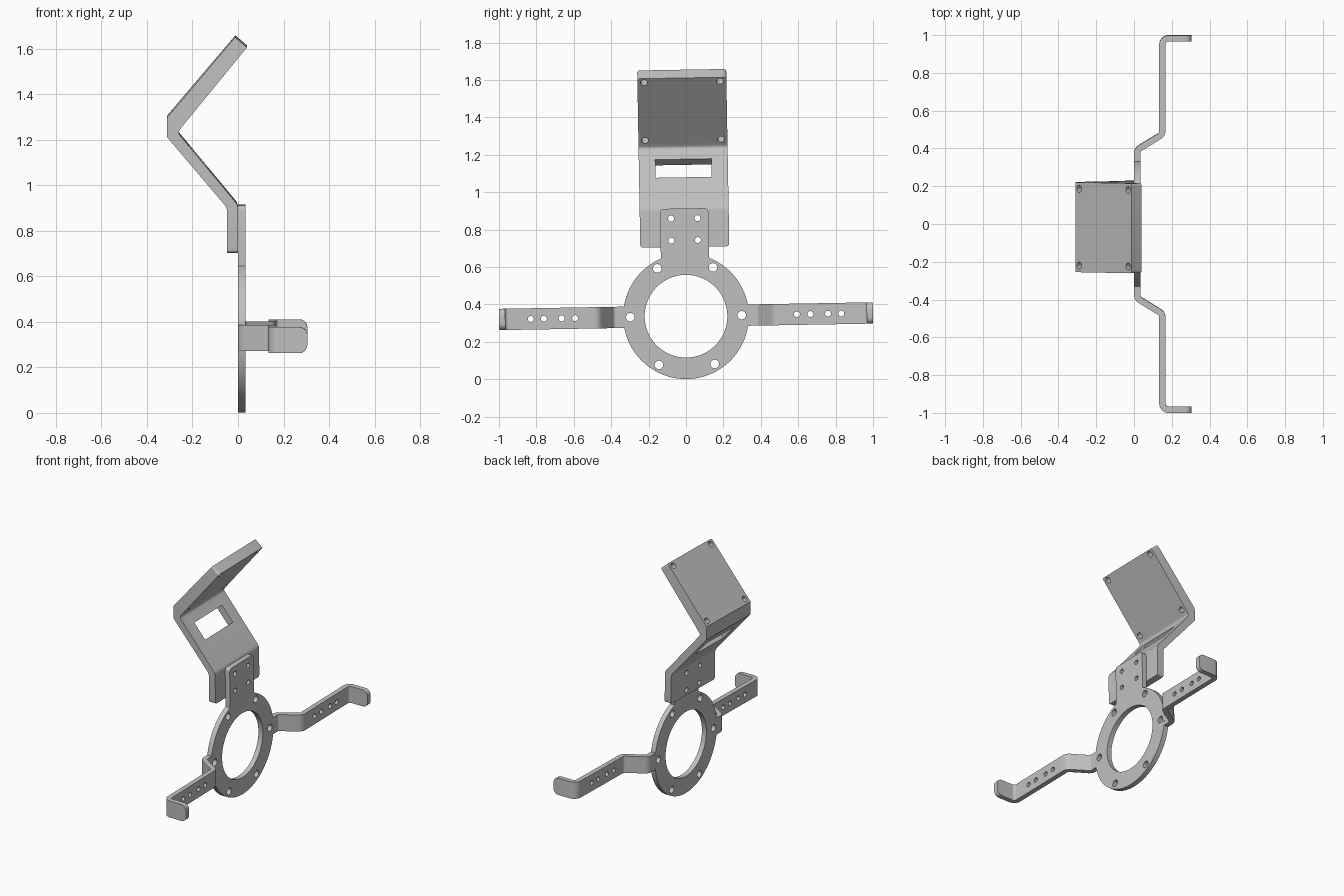
import bpy, bmesh, math
from mathutils import Vector, Matrix

cube = bpy.data.objects.get("Cube")
if cube:
    bpy.data.objects.remove(cube)

grey = bpy.data.materials.new("plain_grey")
grey.use_nodes = True
COLOUR = (0.53, 0.53, 0.53, 1)
grey.diffuse_color = COLOUR
grey.node_tree.nodes["Principled BSDF"].inputs["Base Color"].default_value = COLOUR

# Parts are built around the ring centre, then the assembly is leaned slightly
CENTRE_Z = 0.337
LEAN = Matrix.Translation((0, 0, CENTRE_Z)) @ Matrix.Rotation(math.radians(1), 4, 'X')
R_OUT, R_IN, R_BOLT = 0.336, 0.221, 0.298
THICK = 0.034


def prism(name, points, sweep, round_rule=None, radius=0.02):
    """Sweep a flat outline; round the edges whose two ends satisfy the rule."""
    bm = bmesh.new()
    face = bm.faces.new([bm.verts.new(p) for p in points])
    moved = bmesh.ops.extrude_face_region(bm, geom=[face])["geom"]
    bmesh.ops.translate(bm, vec=sweep, verts=[v for v in moved if isinstance(v, bmesh.types.BMVert)])
    bmesh.ops.recalc_face_normals(bm, faces=bm.faces)
    if round_rule:
        edges = [e for e in bm.edges if round_rule(e.verts[0].co, e.verts[1].co)]
        bmesh.ops.bevel(bm, geom=edges, offset=radius, segments=5, profile=0.5, affect='EDGES')
    mesh = bpy.data.meshes.new(name)
    bm.to_mesh(mesh)
    bm.free()
    mesh.materials.append(grey)
    obj = bpy.data.objects.new(name, mesh)
    bpy.context.collection.objects.link(obj)
    return obj


def drill(centre, axis, radius, depth=0.3, sides=24):
    """Round cutter through a point along an axis."""
    axis = Vector(axis).normalized()
    turn = axis.to_track_quat('Z', 'Y')
    start = Vector(centre) - axis * depth / 2
    ring = [start + turn @ Vector((radius * math.cos(a), radius * math.sin(a), 0))
            for a in (math.tau * i / sides for i in range(sides))]
    return prism("cutter", ring, axis * depth)


def cut(obj, cutters):
    bpy.context.view_layer.objects.active = obj
    for c in cutters:
        c.hide_render = True
        mod = obj.modifiers.new("hole", 'BOOLEAN')
        mod.operation, mod.solver, mod.object = 'DIFFERENCE', 'EXACT', c
        bpy.ops.object.modifier_apply(modifier=mod.name)
        bpy.data.objects.remove(c)


def filleted(path, radius, steps=6):
    """Round the inner corners of a polyline."""
    out = [path[0]]
    for a, b, c in zip(path, path[1:], path[2:]):
        u, v = (a - b).normalized(), (c - b).normalized()
        half = u.angle(v) / 2
        hub = b + (u + v).normalized() * radius / math.sin(half)
        p, q = ((b + d * radius / math.tan(half) - hub).normalized() for d in (u, v))
        out += [hub + p.lerp(q, i / steps).normalized() * radius for i in range(steps + 1)]
    return out + [path[-1]]


# Mounting ring with its upright tab
TAB_HALF, TAB_TOP = 0.129, 0.576
gap = math.asin(TAB_HALF / R_OUT)
first, span = math.pi / 2 + gap, math.tau - 2 * gap
outline = [Vector((0, R_OUT * math.cos(first + span * i / 90), R_OUT * math.sin(first + span * i / 90)))
           for i in range(91)]
outline += [Vector((0, TAB_HALF, TAB_TOP)), Vector((0, -TAB_HALF, TAB_TOP))]
ring = prism("mounting_ring", outline, Vector((THICK, 0, 0)),
             lambda a, b: a.z > 0.57 and b.z > 0.57 and abs(a.y - b.y) < 0.01)
tab_holes = [(0, y, z) for y in (-0.071, 0.071) for z in (0.406, 0.523)]
X = (1, 0, 0)
cut(ring, [drill((0, 0, 0), X, R_IN, sides=80)]
    + [drill((0, R_BOLT * math.cos(a), R_BOLT * math.sin(a)), X, 0.023)
       for a in (math.tau * i / 6 for i in range(6))]
    + [drill(p, X, 0.016) for p in tab_holes])

# Folded bracket, as a side profile swept across its width
HALF = 0.238
side = [(-0.048, 0.707), (-0.048, 0.905), (-0.311, 1.215), (-0.311, 1.303), (-0.012, 1.655),
        (0.04, 1.611), (-0.266, 1.237), (0, 0.917), (0, 0.707)]
profile = [Vector((x, -HALF, z - CENTRE_Z)) for x, z in side]


def bracket_edge(a, b):
    """Short corner edges at both ends, and the long edges of the folds."""
    if abs(a.y - b.y) < 0.01:
        return max(a.z, b.z) < 0.38 or min(a.z, b.z) > 1.26
    return 0.56 < a.z < 0.59 or 0.89 < a.z < 0.91


bracket = prism("folded_bracket", profile, Vector((0, 2 * HALF, 0)), bracket_edge, 0.015)

# Slot through the lower leaf and screw holes through the upper leaf
leaf = (profile[6] - profile[7]).normalized()
normal = Vector((leaf.z, 0, -leaf.x))
slot_mid = profile[7].lerp(profile[6], 0.66)
slot_mid.y = 0
slot = [slot_mid + normal * -0.12 + Vector((0, y, 0)) + leaf * s
        for y, s in ((-0.15, -0.063), (0.15, -0.063), (0.15, 0.063), (-0.15, 0.063))]
upper = (profile[5] - profile[6]).normalized()
upper_normal = Vector((-upper.z, 0, upper.x))
screws = [Vector((profile[6].x, y, profile[6].z)) + upper * d
          for y in (-0.203, 0.203) for d in (0.055, 0.455)]
cut(bracket, [prism("cutter", slot, normal * 0.2)]
    + [drill(p, upper_normal, 0.019, 0.2) for p in screws]
    + [drill(p, X, 0.016) for p in tab_holes])

# Cranked arms with a turned-out tip, one on each side
ARM_HALF = 0.057
crank = [(0.017, 0.326), (0.017, 0.393), (0.15, 0.475), (0.15, 0.983), (0.305, 0.983)]
path = filleted([Vector((x, y, 0)) for x, y in crank], 0.032)
inner, outer = [], []
for i, p in enumerate(path):
    run = (path[min(i + 1, len(path) - 1)] - path[max(i - 1, 0)]).normalized()
    off = Vector((-run.y, run.x, 0)) * 0.0165
    inner.append(p + off)
    outer.append(p - off)
strip = inner + outer[::-1]
arms = []
for name, s in (("back_arm", 1), ("front_arm", -1)):
    arm = prism(name, [Vector((p.x, p.y * s, -ARM_HALF)) for p in strip], Vector((0, 0, 2 * ARM_HALF)),
                lambda a, b: min(a.x, b.x) > 0.3 and abs(a.z - b.z) < 0.01, 0.035)
    cut(arm, [drill((0.15, s * y, 0), X, 0.016, 0.2) for y in (0.593, 0.665, 0.76, 0.83)])
    arms.append(arm)

# Lean the assembly and shade it
bpy.ops.object.select_all(action='DESELECT')
for obj in [ring, bracket] + arms:
    obj.data.transform(LEAN)
    obj.select_set(True)
bpy.context.view_layer.objects.active = ring
bpy.ops.object.shade_smooth_by_angle(angle=math.radians(30))
